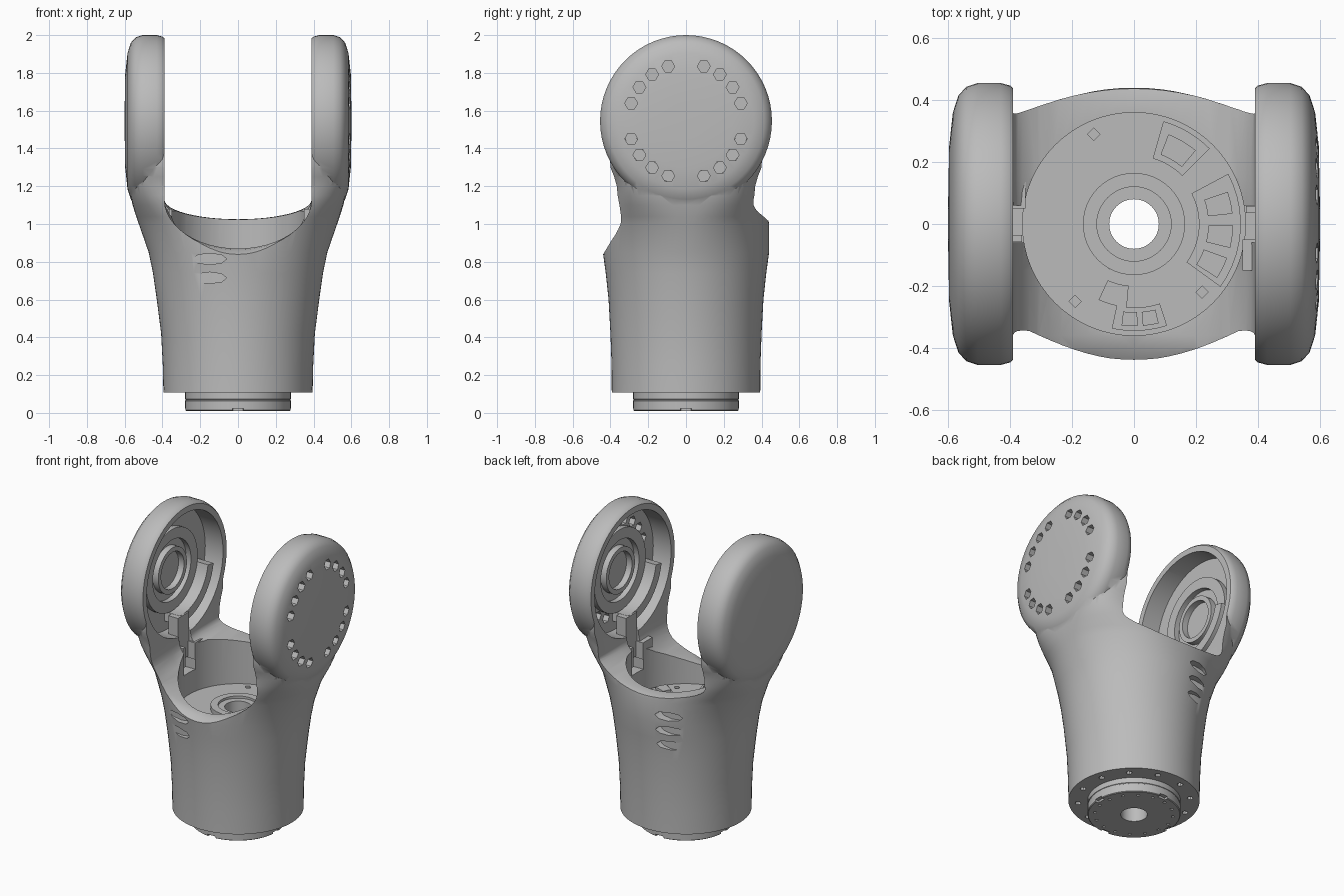
import bpy, bmesh
from math import sin, cos, pi, radians
from mathutils import Vector

cube = bpy.data.objects.get("Cube")
if cube:
    bpy.data.objects.remove(cube, do_unlink=True)

grey = bpy.data.materials.new("cast_grey")
grey.use_nodes = True
COLOUR = (0.5, 0.5, 0.5, 1)
grey.diffuse_color = COLOUR
grey.node_tree.nodes["Principled BSDF"].inputs["Base Color"].default_value = COLOUR

EAR_Z = 1.545


def place(axis, h, u, v):
    return {"x": Vector((h, u, v)), "y": Vector((u, h, v)), "z": Vector((u, v, h))}[axis]


def ring(axis, h, ru, rv=None, c=(0, 0), n=48, power=2):
    """Circle, ellipse or superellipse at height h along an axis."""
    rv = ru if rv is None else rv
    pts = []
    for i in range(n):
        a = 2 * pi * i / n
        cu, cv = cos(a), sin(a)
        e = 2 / power
        u = abs(cu) ** e * (1 if cu > 0 else -1)
        v = abs(cv) ** e * (1 if cv > 0 else -1)
        pts.append(place(axis, h, c[0] + ru * u, c[1] + rv * v))
    return pts


def cyl(axis, r, h0, h1, c=(0, 0), n=48, rv=None):
    return [ring(axis, h, r, rv, c, n) for h in (h0, h1)], False


def tube(axis, r0, r1, h0, h1, c=(0, 0)):
    prof = ((r0, h0), (r1, h0), (r1, h1), (r0, h1))
    return [ring(axis, h, r, None, c) for r, h in prof], True


def sector(axis, r0, r1, h0, h1, a0, a1, c=(0, 0), n=10):
    """Part of a flat ring between two angles in degrees."""
    rings = []
    for i in range(n + 1):
        a = radians(a0 + (a1 - a0) * i / n)
        rings.append([place(axis, h, c[0] + r * cos(a), c[1] + r * sin(a))
                      for r, h in ((r0, h0), (r1, h0), (r1, h1), (r0, h1))])
    return rings, False


def box(s, x0, x1, y0, y1, z0, z1):
    """Box turned half round the vertical axis for s = -1."""
    return [[Vector((s * x, s * y, z)) for x, y in ((x0, y0), (x1, y0), (x1, y1), (x0, y1))]
            for z in (z0, z1)], False


def build(name, *solids):
    """Skin each list of rings into one mesh object."""
    bm = bmesh.new()
    for rings, closed in solids:
        vs = [[bm.verts.new(p) for p in r] for r in rings]
        n = len(vs[0])
        pairs = list(zip(vs, vs[1:])) + ([(vs[-1], vs[0])] if closed else [])
        for a, b in pairs:
            for i in range(n):
                j = (i + 1) % n
                bm.faces.new((a[i], a[j], b[j], b[i]))
        if not closed:
            bm.faces.new(vs[0])
            bm.faces.new(vs[-1])
    bmesh.ops.recalc_face_normals(bm, faces=bm.faces)
    me = bpy.data.meshes.new(name)
    bm.to_mesh(me)
    bm.free()
    me.materials.append(grey)
    ob = bpy.data.objects.new(name, me)
    bpy.context.collection.objects.link(ob)
    return ob


def select(ob):
    bpy.ops.object.select_all(action="DESELECT")
    ob.select_set(True)
    bpy.context.view_layer.objects.active = ob


def combine(ob, op, *solids):
    """Boolean the solids with an object, then drop the helper."""
    tool = build("helper", *solids)
    tool.hide_render = True
    mod = ob.modifiers.new("bool", "BOOLEAN")
    mod.operation, mod.solver, mod.object = op, "EXACT", tool
    select(ob)
    bpy.ops.object.modifier_apply(modifier=mod.name)
    bpy.data.objects.remove(tool, do_unlink=True)


def smooth(ob):
    select(ob)
    bpy.ops.object.shade_smooth_by_angle(angle=radians(35))


# Housing: round at the base, squarer where it blends into the ears
# (z, half x, half y, squareness)
sections = ((0.107, .395, .393, 2), (0.25, .398, .394, 2), (0.42, .407, .4, 2),
            (0.6, .43, .41, 2), (0.74, .45, .425, 2), (0.85, .473, .44, 2),
            (1.0, .525, .44, 2.1), (1.04, .539, .433, 2.3), (1.1, .558, .408, 2.9),
            (1.15, .569, .395, 3.5), (1.2, .578, .388, 4), (1.25, .584, .402, 4),
            (1.3, .589, .422, 4), (1.4, .594, .435, 3.5))
housing = build("fork_housing",
                ([ring("z", z, rx, ry, n=80, power=p) for z, rx, ry, p in sections], False))

# Ears: domed discs with rounded rims (radius, distance from the centre)
ear_profile = ((.08, .6), (.25, .597), (.36, .585), (.415, .567), (.443, .542),
               (.455, .505), (.455, .43), (.447, .4), (.43, .38))
for s in (-1, 1):
    combine(housing, "UNION", ([ring("x", s * x, r, c=(0, EAR_Z), n=64)
                                for r, x in ear_profile], False))

# Saddle between the ears: low at the front, high at the back
saddle = []
for y, base in ((-.6, .76), (-.44, .838), (-.4, .862), (-.36, .87), (-.15, .87),
                (.15, 1.02), (.4, 1.025), (.44, 1.015), (.6, .95)):
    arc = [Vector((-.39 * cos(pi * i / 24), y, 1.13 - (1.13 - base) * sin(pi * i / 24)))
           for i in range(25)]
    saddle.append(arc + [Vector((.39, y, 2.3)), Vector((-.39, y, 2.3))])
combine(housing, "DIFFERENCE", (saddle, False))

# Bore down to the inner floor, and a pocket in each ear
combine(housing, "DIFFERENCE", cyl("z", .36, .755, 1.3, n=64))
for s in (-1, 1):
    combine(housing, "DIFFERENCE", cyl("x", .4, s * .3, s * .52, (0, EAR_Z), 64))
    combine(housing, "DIFFERENCE", box(s, .3, .45, -.06, .06, .9, 1.3))

# Base flange with a groove line and rim notches
combine(housing, "UNION", ([ring("z", z, r) for z, r in
                            ((.01, .275), (.014, .28), (.064, .28), (.066, .277),
                             (.071, .277), (.073, .28), (.14, .28))], False))
combine(housing, "DIFFERENCE", cyl("z", .08, -.1, 1))
notches = [sector("z", .255, .3, -.02, .024, a - 6, a + 6, n=3) for a in (0, 90, 180, 270)]
combine(housing, "DIFFERENCE", *notches)


def circle_of_holes(count, radius, r, z0, z1):
    return [cyl("z", r, z0, z1, (radius * cos(a), radius * sin(a)), 8)
            for a in (2 * pi * (i + .5) / count for i in range(count))]


combine(housing, "DIFFERENCE", *circle_of_holes(12, .338, .018, .05, .16))
combine(housing, "DIFFERENCE", *circle_of_holes(16, .235, .01, -.02, .05))

# Screw holes through the left ear
holes = []
for k in range(20):
    if k % 5:
        a = 2 * pi * k / 20
        holes.append(cyl("x", .034, .45, .7, (.305 * cos(a), EAR_Z + .305 * sin(a)), 6))
combine(housing, "DIFFERENCE", *holes)

# Blind cooling slots, two at the front and three at the back
slots = [cyl("y", .09, -.5, -.375, (-.15, z), 8, .03) for z in (.715, .815)]
slots += [cyl("y", .085, .375, .5, (-.16, z), 8, .03) for z in (.705, .805, .905)]
combine(housing, "DIFFERENCE", *slots)

# Small screw wells in the inner floor
wells = [cyl("z", .02, .72, .8, (x, y), 4)
         for x, y in ((-.13, .29), (-.19, -.25), (.22, -.22), (-.08, -.125))]
combine(housing, "DIFFERENCE", *wells)
smooth(housing)

# Hub around the through hole
smooth(build("floor_hub", tube("z", .08, .12, .75, .77), tube("z", .12, .165, .75, .785)))

# Circuit plates and connectors on the floor
build("floor_plates", sector("z", .22, .345, .75, .763, 45, 74),
      sector("z", .21, .345, .75, .763, -36, 28),
      sector("z", .2, .27, .75, .763, 245, 265),
      sector("z", .27, .345, .75, .763, 258, 288))
parts = [sector("z", .24, .32, .76, .78, a, a + 13, n=3) for a in (-33, -14, 6)]
parts += [sector("z", .285, .33, .76, .78, a, a + 9, n=3) for a in (263, 275)]
parts.append(sector("z", .24, .31, .76, .775, 50, 69))
build("floor_connectors", *parts)

# Bearing seat, cable guide and cable duct inside each ear
for s, side in ((1, "left"), (-1, "right")):
    c = (0, EAR_Z)
    seat = build(side + "_bearing_seat", tube("x", .2, .27, s * .525, s * .485, c),
                 tube("x", .12, .15, s * .525, s * .48, c))
    smooth(seat)
    arc = (190, 275) if s > 0 else (265, 350)
    guide = build(side + "_cable_guide", sector("x", .275, .335, s * .525, s * .41, *arc, c, 14))
    smooth(guide)
    build(side + "_cable_duct",
          box(s, .4, .47, -.058, .058, .98, 1.27),
          box(s, .35, .41, -.15, -.05, .97, 1.08),
          box(s, .362, .41, .035, .058, .95, 1.08))
bpy.ops.object.select_all(action="DESELECT")
